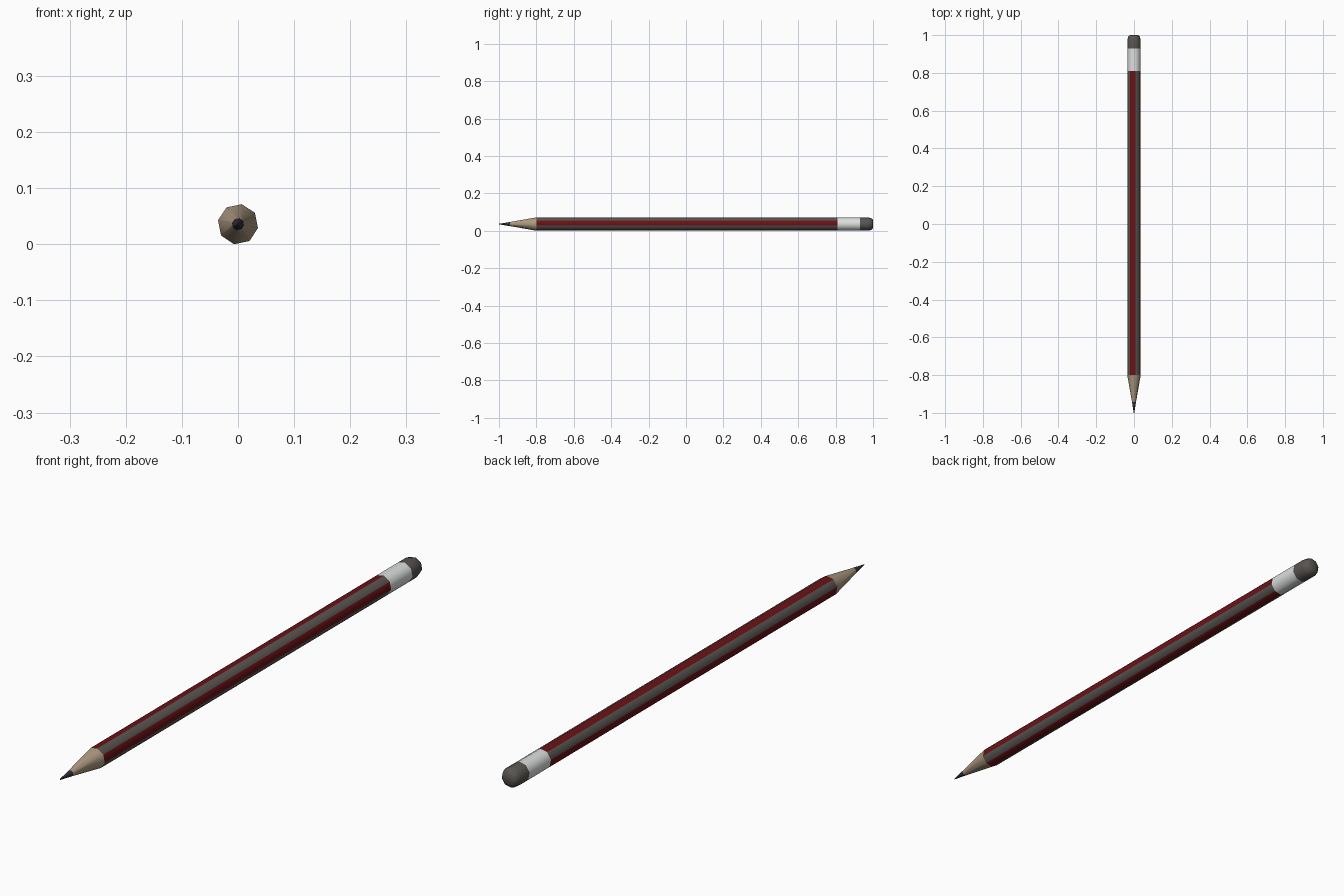
import bpy, bmesh, math

if "Cube" in bpy.data.objects:
    bpy.data.objects.remove(bpy.data.objects["Cube"])

SIDES = 8
R = 0.0363                      # barrel corner radius
PHASE = math.radians(79)        # roll of the octagon
CZ = R * math.sin(PHASE)        # axis height so the barrel rests on z = 0


def material(name, rgb):
    m = bpy.data.materials.new(name)
    m.diffuse_color = (*rgb, 1.0)
    m.use_nodes = True
    m.node_tree.nodes["Principled BSDF"].inputs["Base Color"].default_value = m.diffuse_color
    return m


RED = material("dark red paint", (0.145, 0.006, 0.008))
GREY = material("grey paint", (0.100, 0.092, 0.084))
WOOD = material("bare wood", (0.42, 0.32, 0.22))
LEAD = material("graphite", (0.030, 0.030, 0.036))
METAL = material("pale metal", (0.72, 0.74, 0.74))
RUBBER = material("grey rubber", (0.098, 0.090, 0.082))


def lathe(name, profile, mats, cap_start=False, cap_end=False):
    """Octagonal tube along y from (y, radius) pairs; sides cycle through mats."""
    bm = bmesh.new()
    rings = []
    for y, r in profile:
        rings.append([bm.verts.new((r * math.cos(PHASE + math.tau * i / SIDES), y,
                                    CZ + r * math.sin(PHASE + math.tau * i / SIDES)))
                      for i in range(SIDES)])
    for a, b in zip(rings, rings[1:]):
        for i in range(SIDES):
            j = (i + 1) % SIDES
            f = bm.faces.new((a[i], a[j], b[j], b[i]))
            f.material_index = i % len(mats)
    if cap_start:
        bm.faces.new(rings[0])
    if cap_end:
        bm.faces.new(rings[-1])
    bmesh.ops.recalc_face_normals(bm, faces=bm.faces[:])
    # open tubes: make sure the normals point away from the axis
    f = bm.faces[0]
    c = f.calc_center_median()
    if f.normal.x * c.x + f.normal.z * (c.z - CZ) < 0:
        bmesh.ops.reverse_faces(bm, faces=bm.faces[:])
    me = bpy.data.meshes.new(name)
    bm.to_mesh(me)
    bm.free()
    for m in mats:
        me.materials.append(m)
    ob = bpy.data.objects.new(name, me)
    bpy.context.collection.objects.link(ob)
    bpy.ops.object.select_all(action='DESELECT')
    ob.select_set(True)
    bpy.context.view_layer.objects.active = ob
    bpy.ops.object.shade_smooth_by_angle(angle=math.radians(50))
    return ob


# Sharpened end: graphite point, then the wooden cone
LEAD_Y, LEAD_R = -0.942, 0.0110
lathe("lead_point", [(-1.0, 0.0015), (LEAD_Y, LEAD_R)], [LEAD], cap_start=True)
lathe("wood_cone", [(LEAD_Y, LEAD_R), (-0.80, R)], [WOOD])

# Barrel with alternating red and grey sides
lathe("barrel", [(-0.80, R), (0.81, R)], [RED, GREY])

# Metal sleeve and rounded eraser
lathe("ferrule", [(0.81, R), (0.93, R)], [METAL])
lathe("eraser", [(0.93, R), (0.975, R), (0.992, 0.031), (1.0, 0.022)],
      [RUBBER], cap_end=True)
